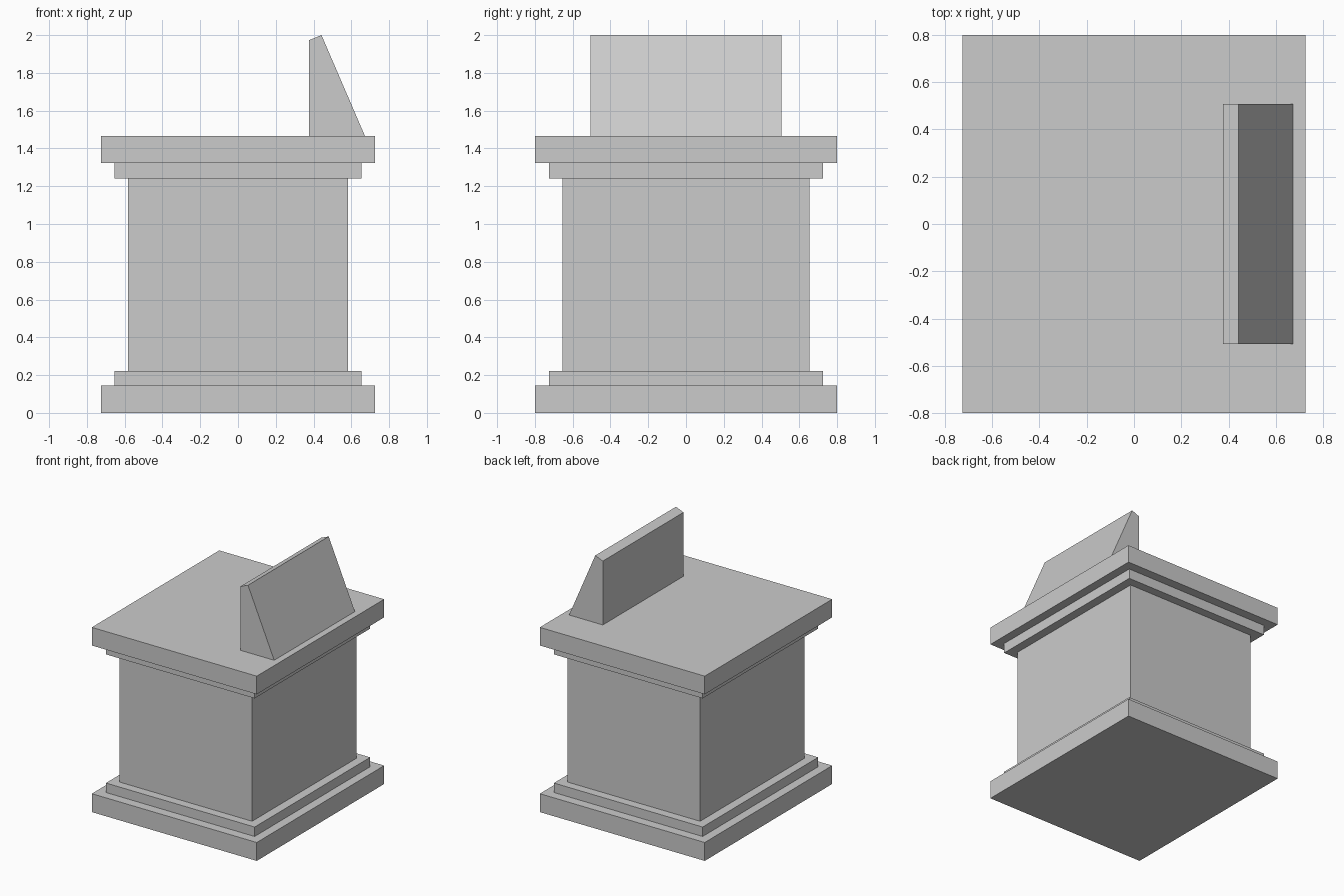
import bpy, bmesh

if "Cube" in bpy.data.objects:
    bpy.data.objects.remove(bpy.data.objects["Cube"])


def prism(name, profile, half_y):
    """Extrude an x-z profile along y, centred on y = 0."""
    bm = bmesh.new()
    face = bm.faces.new([bm.verts.new((x, -half_y, z)) for x, z in profile])
    ext = bmesh.ops.extrude_face_region(bm, geom=[face])
    moved = [v for v in ext["geom"] if isinstance(v, bmesh.types.BMVert)]
    bmesh.ops.translate(bm, verts=moved, vec=(0, 2 * half_y, 0))
    bmesh.ops.recalc_face_normals(bm, faces=bm.faces)
    mesh = bpy.data.meshes.new(name)
    bm.to_mesh(mesh)
    bm.free()
    obj = bpy.data.objects.new(name, mesh)
    bpy.context.collection.objects.link(obj)
    return obj


def slab(name, half_x, half_y, z0, z1):
    return prism(name, [(-half_x, z0), (half_x, z0), (half_x, z1), (-half_x, z1)], half_y)


# Pedestal, bottom to top: name, half width, half depth, bottom, top
for part in [
    ("base_plinth", 0.724, 0.799, 0.0, 0.146),
    ("base_step", 0.653, 0.724, 0.146, 0.221),
    ("pedestal_body", 0.582, 0.654, 0.221, 1.242),
    ("cap_step", 0.653, 0.724, 1.242, 1.322),
    ("cap_slab", 0.724, 0.799, 1.322, 1.466),
]:
    slab(*part)

# Sloped rest on the right side of the cap
prism("sloped_rest", [(0.376, 1.466), (0.672, 1.466), (0.442, 2.0), (0.376, 1.973)], 0.506)
